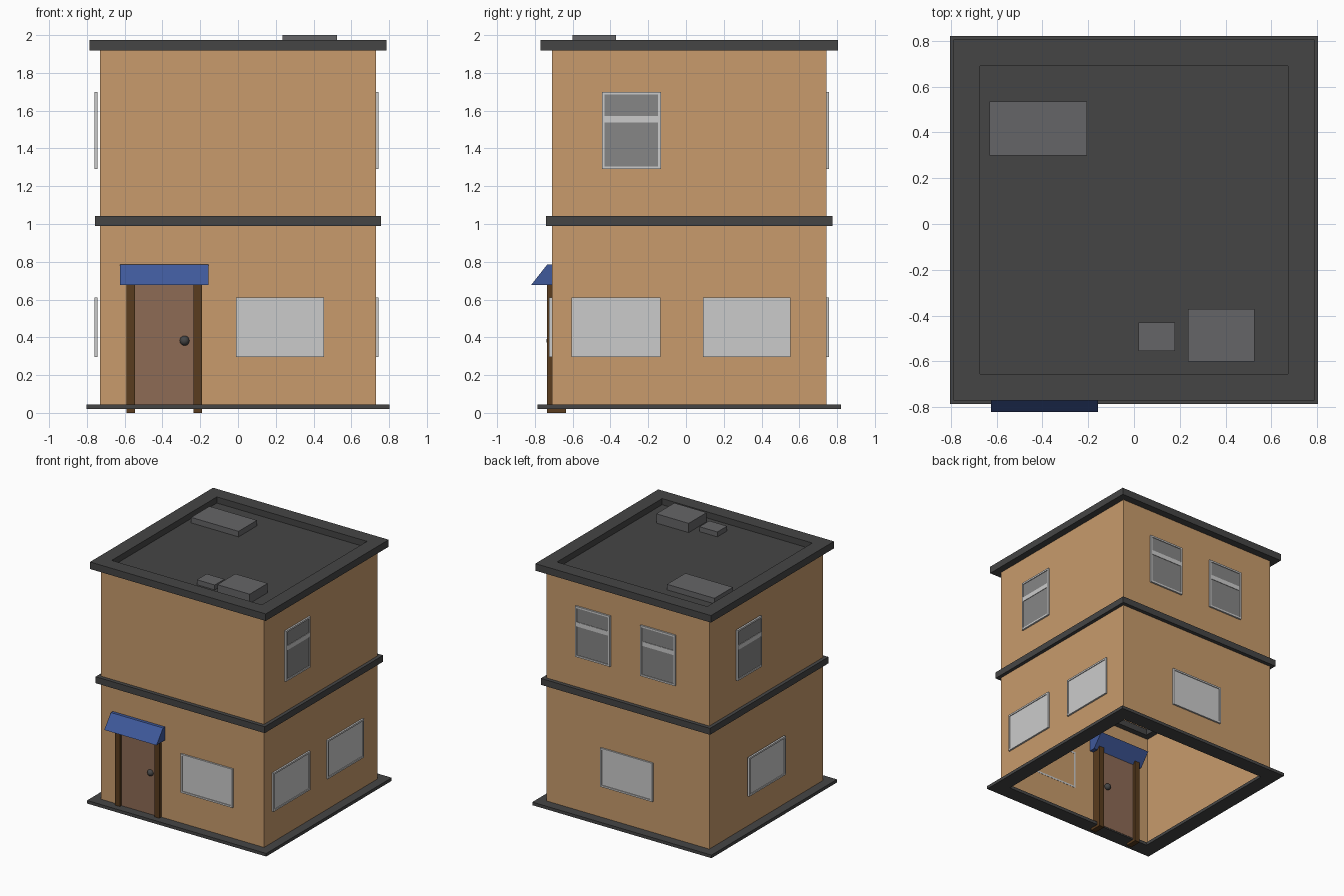
import bpy, bmesh
from mathutils import Matrix, Vector

if "Cube" in bpy.data.objects:
    bpy.data.objects.remove(bpy.data.objects["Cube"])

CY = 0.0175  # house centre in y


def mat(name, r, g, b):
    m = bpy.data.materials.new(name)
    m.diffuse_color = (r, g, b, 1)
    m.use_nodes = True
    m.node_tree.nodes["Principled BSDF"].inputs["Base Color"].default_value = m.diffuse_color
    return m


TAN = mat("tan_wall", 0.58, 0.33, 0.15)
DARK = mat("dark_trim", 0.06, 0.06, 0.06)
UNIT = mat("roof_unit_grey", 0.13, 0.13, 0.135)
BLUE = mat("awning_blue", 0.05, 0.10, 0.33)
DOOR = mat("door_brown", 0.27, 0.145, 0.09)
JAMB = mat("jamb_brown", 0.10, 0.045, 0.013)
GLASS = mat("sash_glass", 0.24, 0.24, 0.24)


def finish(name, bm, m=None):
    bmesh.ops.recalc_face_normals(bm, faces=bm.faces)
    me = bpy.data.meshes.new(name)
    bm.to_mesh(me)
    bm.free()
    ob = bpy.data.objects.new(name, me)
    bpy.context.collection.objects.link(ob)
    if m:
        me.materials.append(m)
    return ob


def add_box(bm, x0, x1, y0, y1, z0, z1):
    mtx = Matrix.Translation(((x0 + x1) / 2, (y0 + y1) / 2, (z0 + z1) / 2)) @ \
        Matrix.Diagonal((x1 - x0, y1 - y0, z1 - z0, 1))
    return bmesh.ops.create_cube(bm, size=1, matrix=mtx)["verts"]


def box(name, dims, m=None):
    bm = bmesh.new()
    add_box(bm, *dims)
    return finish(name, bm, m)


def ring(bm, x0, x1, z0, z1, ix0, ix1, iz0, iz1, d0, d1):
    """Rectangular frame in the x/z plane, extruded along y from d0 to d1."""
    loops = []
    for y in (d0, d1):
        for a, b, c, d in ((x0, x1, z0, z1), (ix0, ix1, iz0, iz1)):
            loops.append([bm.verts.new(p) for p in
                          ((a, y, c), (b, y, c), (b, y, d), (a, y, d))])
    for p, q in ((0, 1), (1, 3), (3, 2), (2, 0)):
        for i in range(4):
            j = (i + 1) % 4
            bm.faces.new((loops[p][i], loops[p][j], loops[q][j], loops[q][i]))


def trim(name, outer, inner, z0, z1):
    """Horizontal square trim ring around the house."""
    bm = bmesh.new()
    ring(bm, -outer, outer, -outer, outer, -inner, inner, -inner, inner, z0, z1)
    for v in bm.verts:
        v.co = Vector((v.co.x, v.co.z + CY, v.co.y))
    finish(name, bm, DARK)


# Wall shell, open at top and bottom
bm = bmesh.new()
add_box(bm, -0.73, 0.73, CY - 0.727, CY + 0.727, 0.03, 1.935)
bmesh.ops.delete(bm, geom=[f for f in bm.faces if abs(f.normal.z) > 0.5], context="FACES_ONLY")
finish("walls", bm, TAN)

# Trim rings and sunken roof deck
trim("base_trim", 0.803, 0.68, 0.02, 0.045)
trim("middle_trim", 0.758, 0.68, 0.99, 1.042)
trim("roof_rim", 0.787, 0.673, 1.918, 1.975)
box("roof_deck", (-0.68, 0.68, CY - 0.68, CY + 0.68, 1.918, 1.925), DARK)

# Roof units
box("roof_unit_long", (-0.63, -0.205, 0.30, 0.535, 1.92, 1.97), UNIT)
box("roof_unit_tall", (0.235, 0.525, -0.60, -0.37, 1.92, 2.0), UNIT)
box("roof_unit_small", (0.02, 0.18, -0.555, -0.43, 1.92, 1.965), UNIT)

# Door with jambs and knobs on both sides
box("door", (-0.55, -0.23, -0.715, -0.66, 0.03, 0.70), DOOR)
for side, x0 in (("left", -0.59), ("right", -0.235)):
    box("jamb_" + side, (x0, x0 + 0.045, -0.735, -0.635, 0.0, 0.70), JAMB)
for side, y in (("outer", -0.713), ("inner", -0.65)):
    bm = bmesh.new()
    bmesh.ops.create_uvsphere(bm, u_segments=16, v_segments=10, radius=0.026,
                              matrix=Matrix.Translation((-0.283, y, 0.382)))
    for f in bm.faces:
        f.smooth = True
    finish("knob_" + side, bm, DARK)

# Awning: slanted box through the front wall
bm = bmesh.new()
for v in add_box(bm, -0.625, -0.157, -0.82, -0.66, 0.677, 0.785):
    if v.co.z > 0.7:
        v.co.y += 0.085
finish("awning", bm, BLUE)

# Windows: built facing +y at local y = 0, then turned onto each wall
TURN = {
    "front": lambda u, d, z: (u, -0.71 - d, z),
    "back": lambda u, d, z: (u, 0.744 + d, z),
    "right": lambda u, d, z: (0.73 + d, u, z),
    "left": lambda u, d, z: (-0.745 - d, u, z),
}


def window(side, u0, u1, upper, n=""):
    z0, z1 = (1.29, 1.70) if upper else (0.297, 0.61)
    t = 0.014
    name = side + ("_upper" if upper else "_lower") + "_window" + n
    bm = bmesh.new()
    ring(bm, u0, u1, z0, z1, u0 + t, u1 - t, z0 + t, z1 - t, -0.002, 0.014)
    if upper:
        add_box(bm, u0 + t, u1 - t, 0, 0.012, 1.537, 1.573)
    pane = bmesh.new()
    add_box(pane, u0 + t, u1 - t, 0, 0.008, z0 + t, z1 - t)
    for b, nm, m in ((bm, name + "_frame", None), (pane, name + "_pane", GLASS if upper else None)):
        for v in b.verts:
            v.co = Vector(TURN[side](*v.co))
        finish(nm, b, m)


window("front", -0.01, 0.455, False)
window("right", -0.605, -0.135, False, "_a")
window("right", 0.09, 0.552, False, "_b")
window("right", -0.445, -0.133, True)
window("back", -0.228, 0.24, False)
window("back", 0.153, 0.465, True, "_a")
window("back", -0.432, -0.12, True, "_b")
window("left", -0.195, 0.272, False)
window("left", 0.108, 0.42, True)
